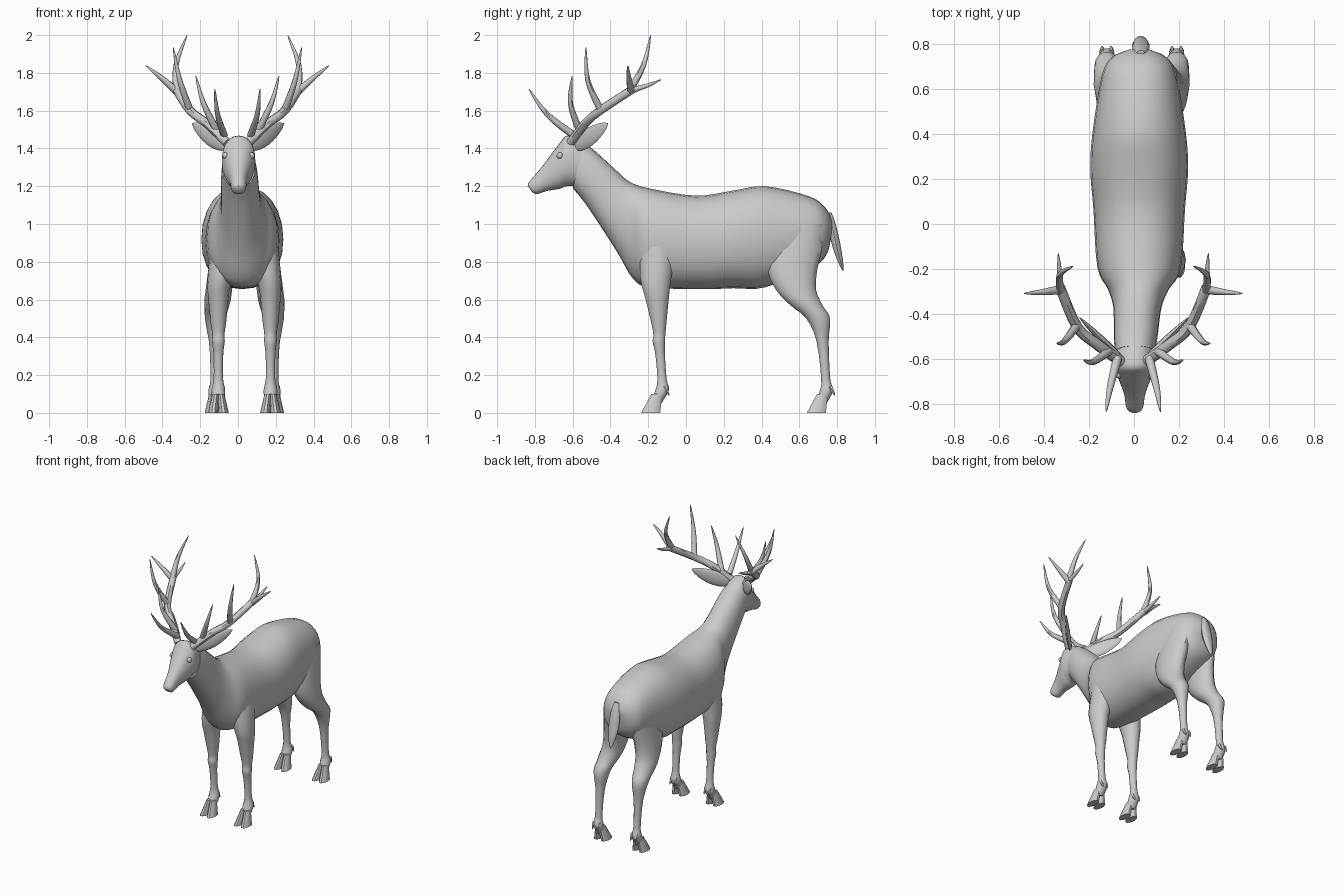
import bpy, bmesh, math
from mathutils import Vector

if "Cube" in bpy.data.objects:
    bpy.data.objects.remove(bpy.data.objects["Cube"])

MID = 0.034  # the legs stand slightly off centre


def spline(rows, steps):
    """Catmull-Rom interpolation of rows of numbers."""
    out = []
    last = len(rows) - 1
    for i in range(last):
        a, b, c, d = (rows[max(0, min(last, j))] for j in (i - 1, i, i + 1, i + 2))
        for k in range(steps):
            t = k / steps
            out.append([q + 0.5 * t * (r - p + t * (2 * p - 5 * q + 4 * r - s + t * (3 * q - p - 3 * r + s)))
                        for p, q, r, s in zip(a, b, c, d)])
    return out + [list(rows[-1])]


def skin(name, rings, n, side=1, cx=0.0, power=1.0):
    """Skin rings of (centre, u axis, v axis); side=-1 mirrors across cx."""
    bm = bmesh.new()
    loops = []
    for c, u, v in rings:
        loop = []
        for k in range(n):
            a = 2 * math.pi * k / n
            ca, sa = math.cos(a), math.sin(a)
            p = c + u * math.copysign(abs(ca) ** power, ca) + v * math.copysign(abs(sa) ** power, sa)
            loop.append(bm.verts.new((cx + side * p.x, p.y, p.z)))
        loops.append(loop)
    for a, b in zip(loops, loops[1:]):
        for k in range(n):
            bm.faces.new((a[k], a[(k + 1) % n], b[(k + 1) % n], b[k]))
    bm.faces.new(loops[0])
    bm.faces.new(loops[-1])
    bmesh.ops.recalc_face_normals(bm, faces=bm.faces)
    me = bpy.data.meshes.new(name)
    bm.to_mesh(me)
    bm.free()
    ob = bpy.data.objects.new(name, me)
    bpy.context.collection.objects.link(ob)
    bpy.ops.object.select_all(action='DESELECT')
    ob.select_set(True)
    bpy.context.view_layer.objects.active = ob
    bpy.ops.object.shade_smooth_by_angle(angle=math.radians(45))


def profile_loft(name, rows, n):
    """Rows: top y, top z, bottom y, bottom z, half width."""
    rings = []
    for ty, tz, by, bz, w in spline(rows, 4):
        x = .003 + .02 * max(0, min(1, (ty + .55) / .3))
        top, bot = Vector((x, ty, tz)), Vector((x, by, bz))
        rings.append(((top + bot) / 2, Vector((w, 0, 0)), (top - bot) / 2))
    skin(name, rings, n, power=.9)


def leg(name, rows, side, x, lean_from):
    """Rows: z, front y, back y. Width follows depth; the top leans inward."""
    rings = []
    for z, f, b in spline(rows, 3):
        h = (b - f) / 2
        cx = x - .13 * max(0, z - lean_from)
        rings.append((Vector((cx, (f + b) / 2, z)), Vector((min(h, .02 + .53 * h, .07), 0, 0)), Vector((0, h, 0))))
    skin(name, rings, 14, side, MID)


def taper(t):
    return 1 - .9 * t ** 1.6


def leaf(t):
    return .05 + .95 * math.sin(math.pi * (.12 + .88 * t)) ** .9 if t < 1 else .05


def tube(name, path, r, side=1, cx=0.0, shape=taper, flat=1.0, ref=(1, -.2, -.9), n=8):
    """Tube along path; radius r times shape(t), flattened across ref."""
    pos = [Vector(p) for p in spline(path, 4)]
    last = len(pos) - 1
    rings = []
    for i, p in enumerate(pos):
        t = (pos[min(i + 1, last)] - pos[max(i - 1, 0)]).normalized()
        u = Vector(ref)
        u = (u - t * u.dot(t)).normalized()
        k = r * shape(i / last)
        rings.append((p, u * k, t.cross(u) * k * flat))
    skin(name, rings, n, side, cx)


# Torso and neck
profile_loft("torso_and_neck", [
    (.775, 1.02, .768, .93, .05), (.735, 1.09, .745, .84, .12),
    (.65, 1.147, .67, .77, .165), (.42, 1.2, .42, .665, .205),
    (.25, 1.177, .25, .66, .217), (.05, 1.15, .08, .655, .203),
    (-.2, 1.19, -.19, .665, .185), (-.3, 1.225, -.28, .71, .135),
    (-.37, 1.285, -.37, .86, .107), (-.48, 1.385, -.52, 1.09, .097),
    (-.54, 1.43, -.6, 1.19, .088)], 24)

# Head
profile_loft("head", [
    (-.5, 1.4, -.55, 1.2, .08), (-.62, 1.468, -.63, 1.2, .089),
    (-.675, 1.42, -.665, 1.187, .078), (-.765, 1.3, -.735, 1.175, .048),
    (-.828, 1.226, -.79, 1.158, .038), (-.838, 1.2, -.815, 1.17, .022)], 20)

# Tail
tube("tail", [(.03, .76, 1.06), (.03, .793, .9), (.03, .832, .75)], .04,
     shape=leaf, flat=.6, ref=(1, 0, 0), n=10)

# Leg outlines, top to bottom
FRONT = [(.9, -.24, -.04), (.72, -.245, -.075), (.6, -.215, -.09), (.43, -.175, -.107),
         (.38, -.178, -.11), (.31, -.163, -.111), (.18, -.152, -.102),
         (.12, -.163, -.09), (.05, -.19, -.13)]
HIND = [(1, .48, .74), (.86, .43, .722), (.75, .43, .697), (.65, .475, .692), (.57, .55, .725),
        (.5, .635, .765), (.38, .69, .756), (.18, .715, .764), (.12, .708, .78), (.05, .685, .745)]

# One antler: the main beam and its tines
BEAM = [(.055, -.61, 1.43), (.16, -.535, 1.53), (.25, -.455, 1.6), (.325, -.28, 1.715)]
TINES = {
    "brow": [(.07, -.595, 1.47), (.105, -.735, 1.58), (.12, -.832, 1.715)],
    "second": [(.11, -.565, 1.495), (.18, -.612, 1.64), (.22, -.603, 1.783)],
    "third": [(.25, -.45, 1.6), (.305, -.52, 1.76), (.34, -.53, 1.935)],
    "high": [(.32, -.305, 1.695), (.325, -.225, 1.84), (.267, -.187, 1.998)],
    "outer": [(.32, -.29, 1.7), (.4, -.302, 1.772), (.484, -.308, 1.838)],
    "back": [(.325, -.28, 1.71), (.328, -.2, 1.735), (.333, -.13, 1.765)]}

for side, label in ((1, "left"), (-1, "right")):
    for kind, rows, lx, hy, lean in (("front", FRONT, .138, -.24, .65), ("hind", HIND, .155, .637, .5)):
        leg(f"{label}_{kind}_leg", rows, side, lx, lean)
        for toe, d in (("inner", -1), ("outer", 1)):
            # Cloven hoof: each toe widens and slides forward towards the ground
            rings = []
            for t in (0, .4, .75, 1):
                half = .03 + .023 * t
                rings.append((Vector((lx + d * (.014 + .014 * t), hy + .085 - .032 * t, .1 * (1 - t))),
                              Vector((.018 + .009 * t, 0, 0)), Vector((0, half, 0))))
            skin(f"{label}_{kind}_{toe}_hoof", rings, 10, side, MID)
            # Dewclaw
            x = lx + d * .02
            tube(f"{label}_{kind}_{toe}_dewclaw", [(x, hy + .125, .14), (x, hy + .152, .092)],
                 .014, side, MID, ref=(1, 0, 0), n=6)

    # Ear
    tube(f"{label}_ear", [(.06, -.585, 1.41), (.15, -.505, 1.465), (.243, -.413, 1.532)], .05,
         side, shape=leaf, flat=.3, ref=(0, 0, 1), n=12)

    # Eye
    bpy.ops.mesh.primitive_uv_sphere_add(segments=12, ring_count=8, radius=.018,
                                         location=(.003 + side * .068, -.667, 1.362))
    bpy.context.object.name = f"{label}_eye"
    bpy.ops.object.shade_smooth()

    # Antler
    tube(f"{label}_antler_beam", BEAM, .025, side, -.003, shape=lambda t: 1 - .1 * t)
    for part, path in TINES.items():
        tube(f"{label}_antler_{part}_tine", path, .015 if part == "back" else .02, side, -.003)
